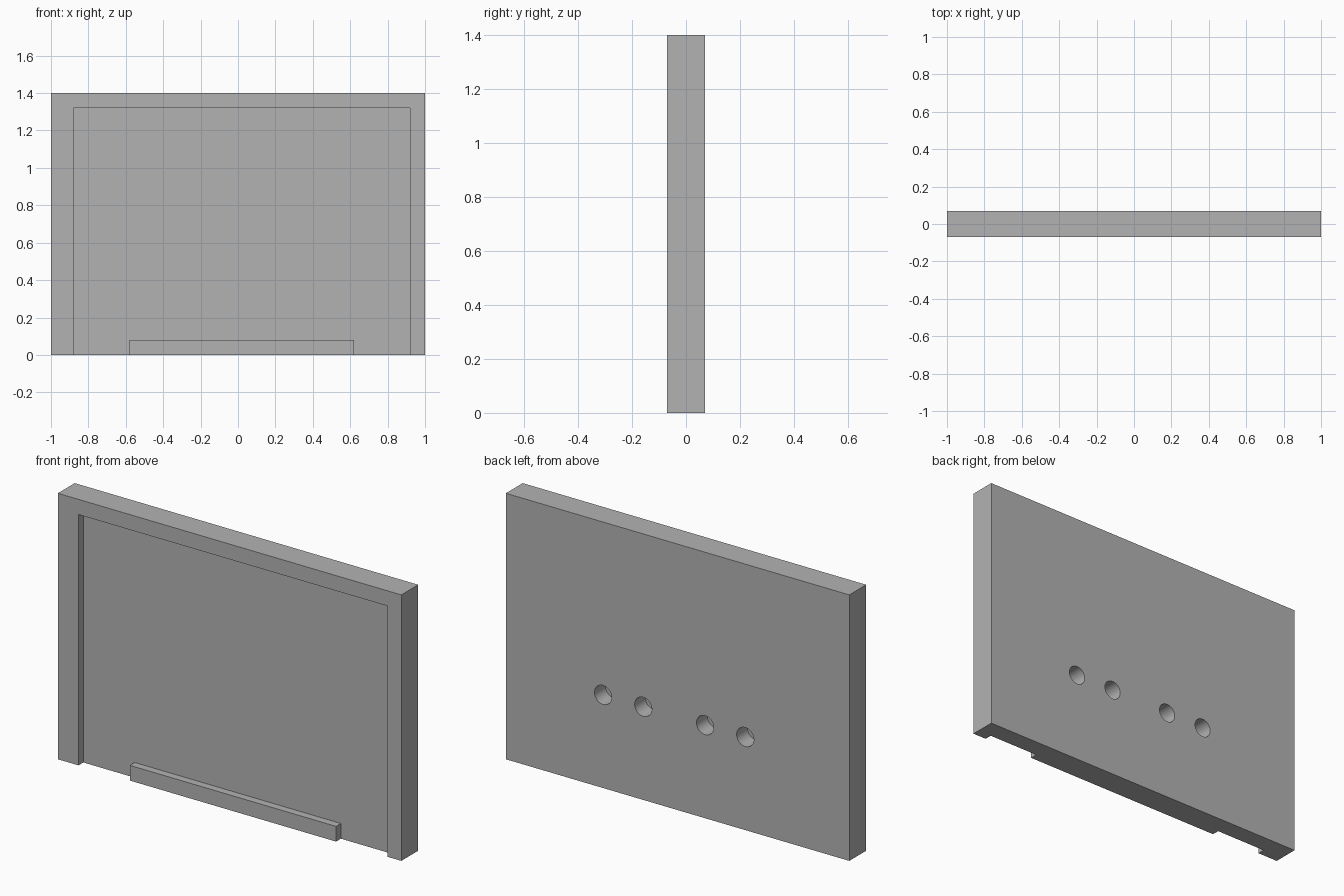
import bpy, bmesh
from mathutils import Matrix, Vector

if "Cube" in bpy.data.objects:
    bpy.data.objects.remove(bpy.data.objects["Cube"], do_unlink=True)

WIDTH, DEPTH, HEIGHT = 2.0, 0.14, 1.4
BACK, FRONT = DEPTH / 2, -DEPTH / 2
RECESS_DEPTH = 0.04
CENTRE = 0.02                    # recess, lip and holes share this offset centre
HOLE_Z, HOLE_R, HOLE_DEPTH = 0.49, 0.05, 0.09

grey = bpy.data.materials.new("plain grey")
grey.use_nodes = True
colour = (0.45, 0.45, 0.45, 1)
grey.diffuse_color = colour
bsdf = next(n for n in grey.node_tree.nodes if n.type == "BSDF_PRINCIPLED")
bsdf.inputs["Base Color"].default_value = colour


def add_object(name, bm):
    bmesh.ops.recalc_face_normals(bm, faces=bm.faces)
    mesh = bpy.data.meshes.new(name)
    bm.to_mesh(mesh)
    bm.free()
    mesh.materials.append(grey)
    obj = bpy.data.objects.new(name, mesh)
    bpy.context.collection.objects.link(obj)
    return obj


def prism(name, outline, y0, y1):
    """Extrude an x-z outline from y0 to y1."""
    bm = bmesh.new()
    face = bm.faces.new([bm.verts.new((x, y0, z)) for x, z in outline])
    new = bmesh.ops.extrude_face_region(bm, geom=[face])["geom"]
    moved = [v for v in new if isinstance(v, bmesh.types.BMVert)]
    bmesh.ops.translate(bm, verts=moved, vec=Vector((0, y1 - y0, 0)))
    return add_object(name, bm)


def cut(target, cutter):
    cutter.hide_render = True
    mod = target.modifiers.new("cut", "BOOLEAN")
    mod.operation, mod.solver, mod.object = "DIFFERENCE", "EXACT", cutter
    bpy.context.view_layer.objects.active = target
    bpy.ops.object.modifier_apply(modifier=mod.name)
    bpy.data.objects.remove(cutter, do_unlink=True)


# Solid back plate
w = WIDTH / 2
plate = prism("wall_plate", [(-w, 0), (w, 0), (w, HEIGHT), (-w, HEIGHT)], FRONT, BACK)

# Front recess, open at the bottom, leaving a ledge standing in the middle
half, top, ledge, ledge_top, below = 0.9, 1.32, 0.6, 0.08, -0.1
right_half = [(ledge, ledge_top), (ledge, below), (half, below), (half, top)]
outline = right_half + [(-x, z) for x, z in reversed(right_half)]
outline = [(x + CENTRE, z) for x, z in outline]
cut(plate, prism("recess_cutter", outline, FRONT - 0.1, FRONT + RECESS_DEPTH))

# Two mirrored pairs of blind mounting holes in the back
for offset in (0.18, 0.414):
    for side in (-1, 1):
        bm = bmesh.new()
        bmesh.ops.create_cone(bm, cap_ends=True, segments=48, radius1=HOLE_R,
                              radius2=HOLE_R, depth=HOLE_DEPTH * 2)
        bmesh.ops.rotate(bm, verts=bm.verts, matrix=Matrix.Rotation(1.5707963, 3, "X"))
        bmesh.ops.translate(bm, verts=bm.verts,
                            vec=Vector((CENTRE + side * offset, BACK, HOLE_Z)))
        cut(plate, add_object("hole_cutter", bm))

# Smooth hole walls, sharp edges everywhere else
bpy.ops.object.select_all(action="DESELECT")
plate.select_set(True)
bpy.context.view_layer.objects.active = plate
bpy.ops.object.shade_smooth_by_angle()
